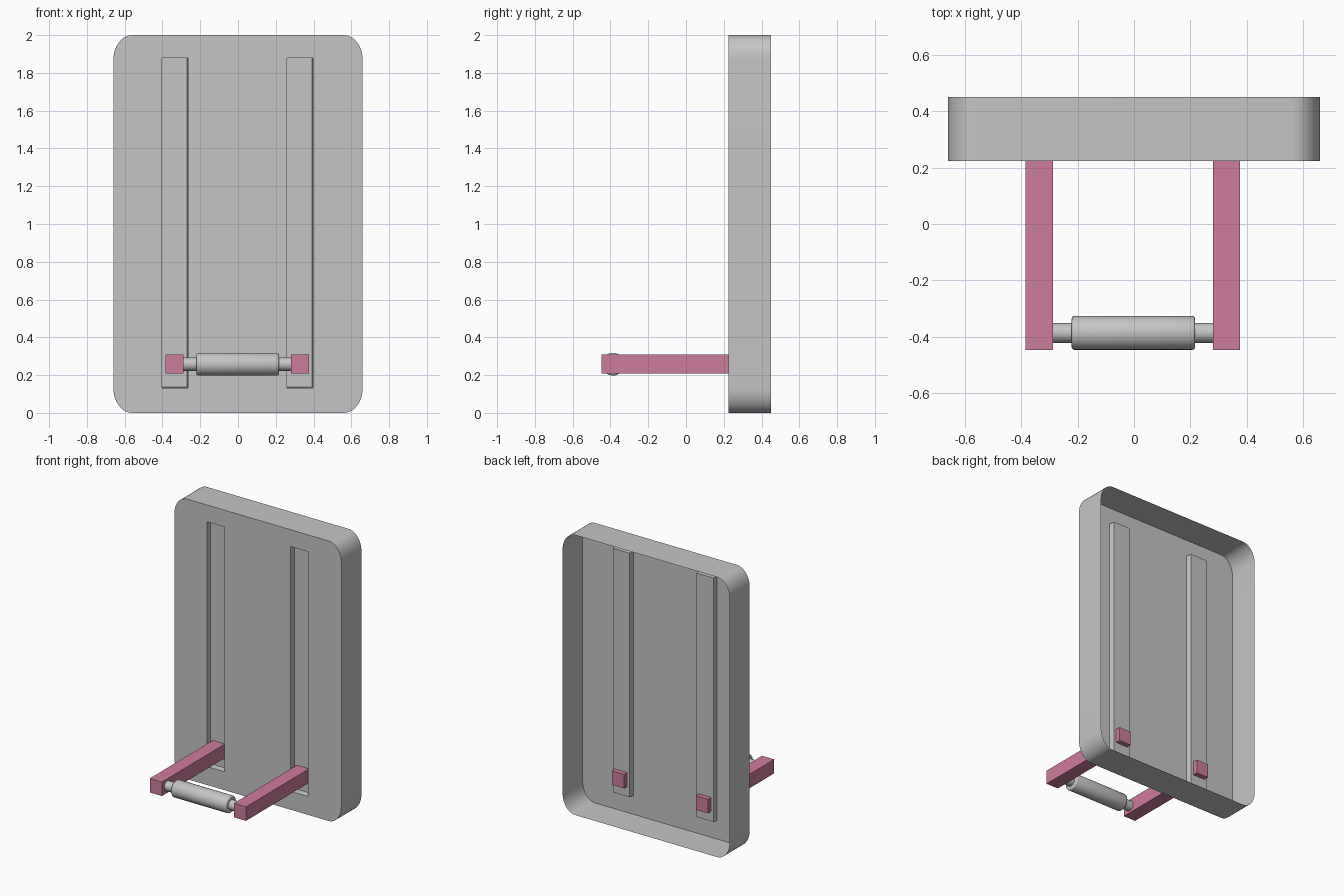
import bpy, bmesh, math
from mathutils import Vector, Matrix

if "Cube" in bpy.data.objects:
    bpy.data.objects.remove(bpy.data.objects["Cube"])


def material(name, rgb):
    m = bpy.data.materials.new(name)
    m.diffuse_color = (*rgb, 1)
    m.use_nodes = True
    m.node_tree.nodes["Principled BSDF"].inputs["Base Color"].default_value = m.diffuse_color
    return m


GREY = material("light grey", (0.56, 0.56, 0.56))
PINK = material("pink", (0.62, 0.20, 0.34))


def finish(bm, name, mat, smooth=True):
    mesh = bpy.data.meshes.new(name)
    bm.to_mesh(mesh)
    bm.free()
    mesh.materials.append(mat)
    ob = bpy.data.objects.new(name, mesh)
    bpy.context.collection.objects.link(ob)
    if smooth:
        bpy.ops.object.select_all(action='DESELECT')
        ob.select_set(True)
        bpy.context.view_layer.objects.active = ob
        bpy.ops.object.shade_smooth_by_angle(angle=math.radians(35))
    return ob


def ring(bm, points, y):
    verts = [bm.verts.new((x, y, z)) for x, z in points]
    edges = [bm.edges.new((v, verts[i - 1])) for i, v in enumerate(verts)]
    return verts, edges


def bridge(bm, a, b):
    for i in range(len(a)):
        bm.faces.new((a[i - 1], a[i], b[i], b[i - 1]))


# Panel: thin open-backed tray with rounded corners and two pressed channels
FRONT, BACK, CHANNEL = 0.224, 0.45, 0.264
W, H, RX, RZ, SEG = 0.66, 2.0, 0.10, 0.13, 10
outline = []
for q, (sx, cz) in enumerate([(1, H - RZ), (-1, H - RZ), (-1, RZ), (1, RZ)]):
    for i in range(SEG + 1):
        a = math.pi / 2 * (q + i / SEG)
        outline.append((sx * (W - RX) + RX * math.cos(a), cz + RZ * math.sin(a)))

bm = bmesh.new()
front, fill_edges = ring(bm, outline, FRONT)
rim, _ = ring(bm, outline, BACK)
bridge(bm, front, rim)
for x0, x1 in ((-0.402, -0.264), (0.26, 0.398)):
    z0, z1, s = 0.132, 1.88, 0.005
    mouth, edges = ring(bm, [(x0, z0), (x1, z0), (x1, z1), (x0, z1)], FRONT)
    floor, _ = ring(bm, [(x0, z0 + s), (x1 - s, z0 + s), (x1 - s, z1), (x0, z1)], CHANNEL)
    bridge(bm, mouth, floor)
    bm.faces.new(floor)
    fill_edges += edges
bmesh.ops.triangle_fill(bm, edges=fill_edges, use_beauty=True, normal=Vector((0, -1, 0)))
bmesh.ops.recalc_face_normals(bm, faces=bm.faces)
finish(bm, "panel", GREY)

# Arms: square bars passing through the channels
for name, x in (("left_arm", -0.336), ("right_arm", 0.328)):
    y0, y1 = -0.447, 0.30
    bm = bmesh.new()
    bmesh.ops.create_cube(bm, size=1, matrix=Matrix.Translation((x, (y0 + y1) / 2, 0.258))
                          @ Matrix.Diagonal((0.096, y1 - y0, 0.1, 1)))
    finish(bm, name, PINK, smooth=False)


# Roller and its axle: cylinders lying along x between the arms
def rod(name, radius, length, bevel=0):
    bm = bmesh.new()
    bmesh.ops.create_cone(bm, cap_ends=True, segments=32, radius1=radius, radius2=radius,
                          depth=length, matrix=Matrix.Translation((-0.002, -0.386, 0.258))
                          @ Matrix.Rotation(math.pi / 2, 4, 'Y'))
    if bevel:
        caps = [e for e in bm.edges if any(len(f.verts) > 4 for f in e.link_faces)]
        bmesh.ops.bevel(bm, geom=caps, offset=bevel, segments=3, profile=0.5, affect='EDGES')
    finish(bm, name, GREY)


rod("roller", 0.06, 0.438, 0.01)
rod("axle", 0.035, 0.58)
